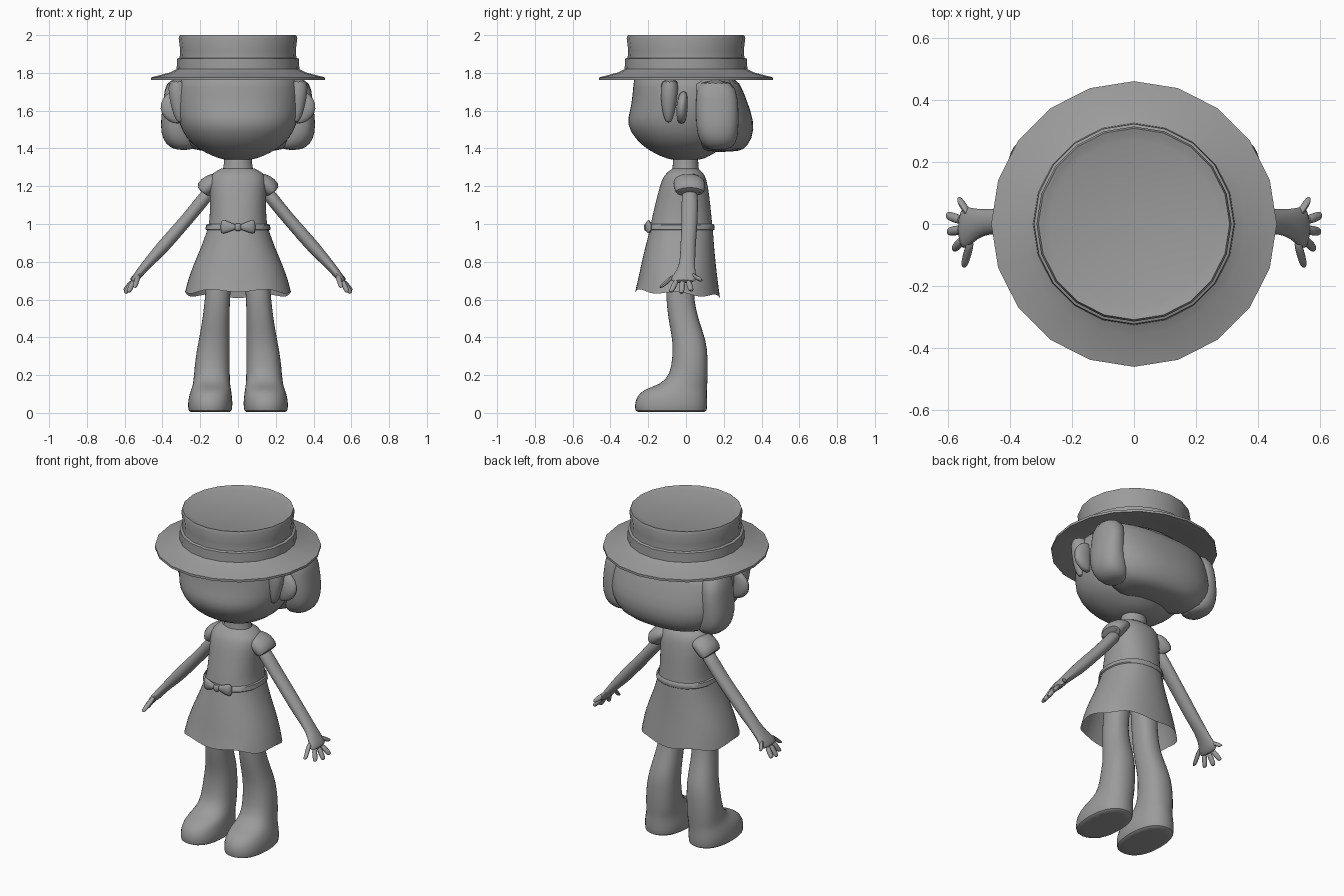
import bpy, bmesh, math
from mathutils import Vector

grey = bpy.data.materials.new("plain grey")
grey.diffuse_color = (0.33, 0.33, 0.33, 1)
Y = Vector((0, 1, 0))


def loft(name, rows, n=16, side=1, tilt=False, power=2.0, subdiv=1, caps=True, warp=None):
    """Skin rings given as (x, y, z, radius across, radius along y)."""
    bm = bmesh.new()
    centres = [Vector((r[0] * side, r[1], r[2])) for r in rows]
    rings = []
    for k, r in enumerate(rows):
        across = Vector((1, 0, 0))
        if tilt:
            t = centres[min(k + 1, len(rows) - 1)] - centres[max(k - 1, 0)]
            across = t.cross(Y).normalized()
        ring = []
        for i in range(n):
            a = 2 * math.pi * i / n
            c, s = math.cos(a), math.sin(a)
            c = math.copysign(abs(c) ** (2 / power), c)
            s = math.copysign(abs(s) ** (2 / power), s)
            p = centres[k] + across * (c * r[3]) + Y * (s * r[4])
            if warp:
                p.z += warp(k, a)
            ring.append(bm.verts.new(p))
        rings.append(ring)
    for a, b in zip(rings, rings[1:]):
        for i in range(n):
            j = (i + 1) % n
            bm.faces.new((a[i], a[j], b[j], b[i]))
    if caps:
        bm.faces.new(rings[0])
        bm.faces.new(rings[-1])
    bmesh.ops.recalc_face_normals(bm, faces=bm.faces)
    me = bpy.data.meshes.new(name)
    bm.to_mesh(me)
    bm.free()
    me.materials.append(grey)
    ob = bpy.data.objects.new(name, me)
    bpy.context.collection.objects.link(ob)
    bpy.ops.object.select_all(action='DESELECT')
    ob.select_set(True)
    bpy.context.view_layer.objects.active = ob
    bpy.ops.object.shade_smooth_by_angle(angle=math.radians(50))
    if subdiv:
        m = ob.modifiers.new("smooth", 'SUBSURF')
        m.levels = m.render_levels = subdiv
    return ob


def spans(rows):
    """Turn (z, x0, x1, y0, y1) extents into ring rows."""
    return [((x0 + x1) / 2, (y0 + y1) / 2, z, (x1 - x0) / 2, (y1 - y0) / 2)
            for z, x0, x1, y0, y1 in rows]


def upright(rows):
    """Turn (z, half width, y0, y1) extents into centred ring rows."""
    return spans([(z, -w, w, y0, y1) for z, w, y0, y1 in rows])


# Straw hat: crown, band and brim as one turned profile
hat = [(.27, 1.988), (.295, 1.996), (.308, 2.0), (.314, 1.985), (.306, 1.92), (.309, 1.88),
       (.322, 1.875), (.325, 1.82), (.36, 1.802), (.46, 1.776), (.46, 1.762), (.34, 1.775), (.29, 1.79)]
loft("hat", [(0, 0, z, r, r) for r, z in hat], n=20, subdiv=0)

# Head with a slightly forward muzzle, and neck
loft("head", upright([
    (1.335, .06, -.07, .07), (1.36, .14, -.14, .13), (1.40, .215, -.215, .19), (1.45, .275, -.27, .24),
    (1.53, .315, -.32, .26), (1.60, .33, -.297, .27), (1.68, .335, -.285, .27),
    (1.77, .325, -.28, .26), (1.80, .29, -.26, .24)]), n=24, power=2.15)
loft("neck", upright([(1.22, .11, -.09, .09), (1.28, .085, -.075, .07),
                      (1.32, .073, -.07, .065), (1.39, .08, -.07, .07)]))

# Bobbed hair at the back
loft("back_hair", upright([
    (1.38, .20, .08, .28), (1.41, .29, .04, .33), (1.50, .35, .0, .368), (1.60, .365, -.02, .345),
    (1.70, .37, -.02, .305), (1.79, .36, -.02, .27)]), n=24, power=2.3)

# Dress: bodice and flared skirt with a wavy open hem
dress = upright([
    (1.295, .085, -.07, .06), (1.275, .13, -.10, .09), (1.24, .155, -.13, .11), (1.15, .15, -.152, .125),
    (1.05, .15, -.178, .135), (1.0, .155, -.187, .14), (.96, .167, -.195, .145), (.88, .195, -.217, .15),
    (.78, .24, -.24, .16), (.70, .268, -.257, .17), (.632, .283, -.272, .182)])


def hem(k, a):
    return (-.013 * math.cos(6 * a) * -1 - .016 * math.sin(a)) if k == len(dress) - 1 else 0


loft("dress", dress, n=24, power=2.25, caps=False, warp=hem)

# Belt and bow
loft("belt", upright([(.967, .167, -.198, .148), (.972, .173, -.203, .152),
                      (.996, .168, -.199, .149), (1.0, .160, -.193, .144)]),
     n=24, power=2.25, subdiv=0, caps=False)
loft("bow_knot", [(0, -.207, .962, .014, .01), (0, -.207, .972, .02, .018),
                  (0, -.207, .994, .02, .018), (0, -.207, 1.004, .014, .01)], n=8)

for side, tag in ((1, "left"), (-1, "right")):
    def part(name, rows, **kw):
        return loft(f"{tag}_{name}", rows, side=side, **kw)

    # Bow loop
    part("bow_loop", [(.005, -.205, .983, .012, .01), (.05, -.203, .985, .03, .018),
                      (.08, -.197, .985, .043, .018), (.093, -.192, .985, .03, .01)], n=8, tilt=True)

    # Hair: bulging side lobe and pointed lock before the ear
    part("hair_lobe", spans([
        (1.39, .24, .33, .12, .22), (1.42, .22, .385, .08, .265), (1.48, .24, .41, .055, .28),
        (1.56, .26, .41, .05, .28), (1.66, .26, .395, .05, .28), (1.77, .24, .385, .06, .25)]), power=2.3)
    part("side_lock", spans([
        (1.535, .295, .32, -.105, -.08), (1.58, .28, .345, -.125, -.06), (1.66, .27, .365, -.135, -.045),
        (1.78, .26, .38, -.14, -.03)]), n=12)

    # Ear
    part("ear", spans([
        (1.53, .30, .34, -.04, -.01), (1.56, .29, .395, -.05, .005), (1.61, .29, .417, -.055, .01),
        (1.66, .29, .408, -.045, .01), (1.705, .31, .36, -.03, .005)]), n=12)

    # Short sleeve
    part("sleeve", [(.08, .01, 1.235, .035, .07), (.125, .015, 1.225, .05, .085), (.16, .02, 1.20, .054, .085),
                    (.193, .02, 1.162, .05, .078), (.183, .02, 1.172, .038, .05)], tilt=True)

    # Arm and palm
    part("arm", [(.14, .02, 1.185, .038, .045), (.20, .02, 1.11, .036, .045), (.265, .02, 1.03, .035, .044),
                 (.34, .015, .945, .036, .043), (.41, .01, .865, .036, .042), (.47, .008, .80, .028, .042),
                 (.51, 0, .755, .024, .05), (.54, -.012, .715, .022, .072), (.56, -.015, .69, .017, .066)],
         n=12, tilt=True)

    # Fingers spread from the palm
    tips = [(.548, -.135, .662), (.58, -.08, .638), (.598, -.025, .632), (.602, .028, .645), (.565, .08, .70)]
    roots = [(.525, -.055, .735), (.55, -.05, .705), (.555, -.018, .70), (.555, .012, .70), (.53, .03, .735)]
    for f, (a, b) in enumerate(zip(roots, tips)):
        a, b = Vector(a), Vector(b)
        rows = [(*a.lerp(b, t), .015 * w, .017 * w) for t, w in ((0, 1), (.5, 1), (.85, .95), (1, .6))]
        part(f"finger_{f + 1}", rows, n=8, tilt=True)

    # Leg flowing into the shoe
    part("leg", spans([
        (.004, .045, .25, -.25, .10), (.006, .03, .265, -.275, .115), (.05, .026, .268, -.275, .117),
        (.09, .03, .262, -.262, .115), (.125, .035, .25, -.225, .115), (.15, .04, .24, -.14, .115),
        (.20, .042, .235, -.085, .117), (.30, .042, .226, -.073, .117), (.38, .042, .21, -.072, .108),
        (.46, .043, .195, -.088, .08), (.55, .043, .182, -.102, .052), (.65, .04, .172, -.108, .04),
        (.80, .02, .165, -.10, .05), (.95, .01, .14, -.09, .06)]), power=2.3)
